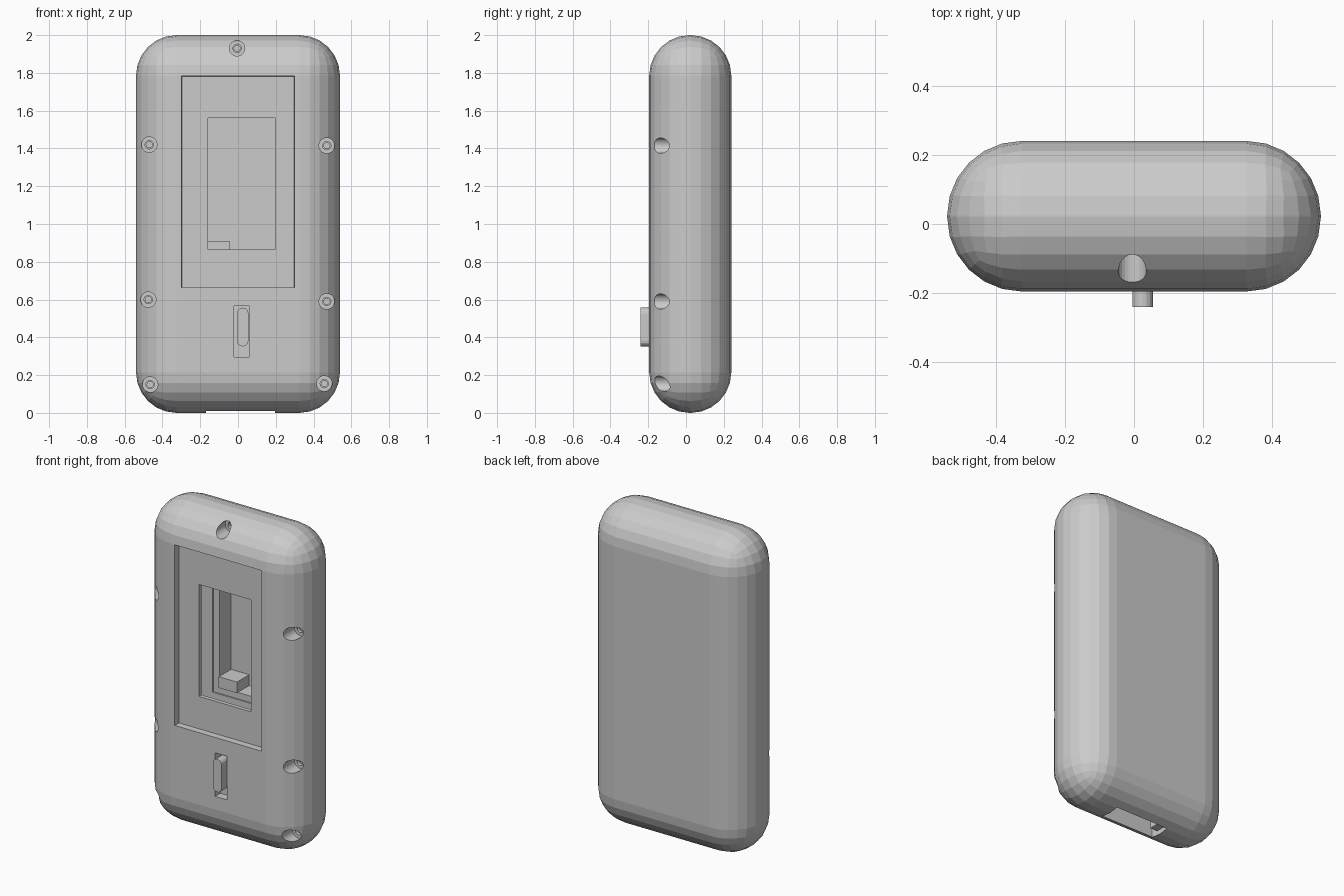
import bpy, bmesh, math
from mathutils import Matrix, Vector

if "Cube" in bpy.data.objects:
    bpy.data.objects.remove(bpy.data.objects["Cube"])


def make_object(name, bm):
    mesh = bpy.data.meshes.new(name)
    bm.to_mesh(mesh)
    bm.free()
    ob = bpy.data.objects.new(name, mesh)
    bpy.context.collection.objects.link(ob)
    return ob


def box(name, x, y, z):
    """Box from (min, max) pairs."""
    bm = bmesh.new()
    bmesh.ops.create_cube(bm, size=1)
    for v in bm.verts:
        v.co = Vector([(a + b) / 2 + c * (b - a) for (a, b), c in zip((x, y, z), v.co)])
    return make_object(name, bm)


def cylinder_y(name, x, z, r, y0, y1, seg=24):
    """Cylinder along y between y0 and y1."""
    bm = bmesh.new()
    bmesh.ops.create_cone(bm, cap_ends=True, segments=seg, radius1=r, radius2=r, depth=y1 - y0,
                          matrix=Matrix.Translation((x, (y0 + y1) / 2, z)) @ Matrix.Rotation(math.pi / 2, 4, 'X'))
    return make_object(name, bm)


def apply_modifiers(ob):
    bpy.context.view_layer.objects.active = ob
    for m in list(ob.modifiers):
        bpy.ops.object.modifier_apply(modifier=m.name)


def cut(ob, cutter):
    m = ob.modifiers.new("cut", 'BOOLEAN')
    m.operation, m.solver, m.object = 'DIFFERENCE', 'EXACT', cutter
    apply_modifiers(ob)
    bpy.data.objects.remove(cutter)


# Rounded case
case = box("case", (-0.54, 0.54), (-0.195, 0.24), (0, 2))
bevel = case.modifiers.new("round", 'BEVEL')
bevel.width, bevel.segments, bevel.limit_method = 0.215, 6, 'NONE'
apply_modifiers(case)

# Front recess with slightly drafted walls
recess = box("recess_cutter", (-0.305, 0.305), (-0.3, -0.155), (0.66, 1.793))
for v in recess.data.vertices:
    if v.co.y > -0.2:
        v.co.x *= 0.97
        v.co.z += -0.012 if v.co.z > 1 else 0.004
cut(case, recess)

# Inner chamber, raised-edge pocket behind the window, and the window itself
cut(case, box("chamber_cutter", (-0.4, 0.4), (-0.13, 0.05), (0.62, 1.83)))
cut(case, box("step_cutter", (-0.21, 0.25), (0.0, 0.058), (0.80, 1.62)))
cut(case, box("pocket_cutter", (-0.166, 0.22), (0.0, 0.17), (0.84, 1.58)))
cut(case, box("window_cutter", (-0.16, 0.197), (-0.2, -0.1), (0.865, 1.56)))

# Switch slot and bottom port
cut(case, box("slot_cutter", (-0.02, 0.06), (-0.3, -0.145), (0.297, 0.567)))
cut(case, box("port_cutter", (-0.17, 0.197), (-0.045, 0.085), (-0.1, 0.12)))

# Stepped screw holes
holes = [(-0.005, 1.93), (-0.47, 1.42), (0.47, 1.415), (-0.475, 0.6),
         (0.47, 0.59), (-0.465, 0.15), (0.457, 0.155)]
for x, z in holes:
    for r, depth in ((0.041, -0.06), (0.022, -0.04), (0.016, 0.0)):
        cut(case, cylinder_y("hole_cutter", x, z, r, -0.4, depth))

# Component inside the pocket and ledge inside the port
box("pocket_block", (-0.168, -0.042), (0.05, 0.172), (0.838, 0.907))
box("port_ledge", (-0.172, -0.12), (0.0, 0.087), (0.03, 0.122))

# Sliding switch with rounded ends
bm = bmesh.new()
cx, r, z0, z1 = 0.025, 0.03, 0.352, 0.557
ring = []
for zc, start in ((z1 - r, 0), (z0 + r, math.pi)):
    for i in range(9):
        a = start + math.pi * i / 8
        ring.append(bm.verts.new((cx + r * math.cos(a), -0.24, zc + r * math.sin(a))))
face = bm.faces.new(ring)
ext = bmesh.ops.extrude_face_region(bm, geom=[face])
for v in ext["geom"]:
    if isinstance(v, bmesh.types.BMVert):
        v.co.y = -0.14
bmesh.ops.recalc_face_normals(bm, faces=bm.faces)
make_object("slide_switch", bm)
